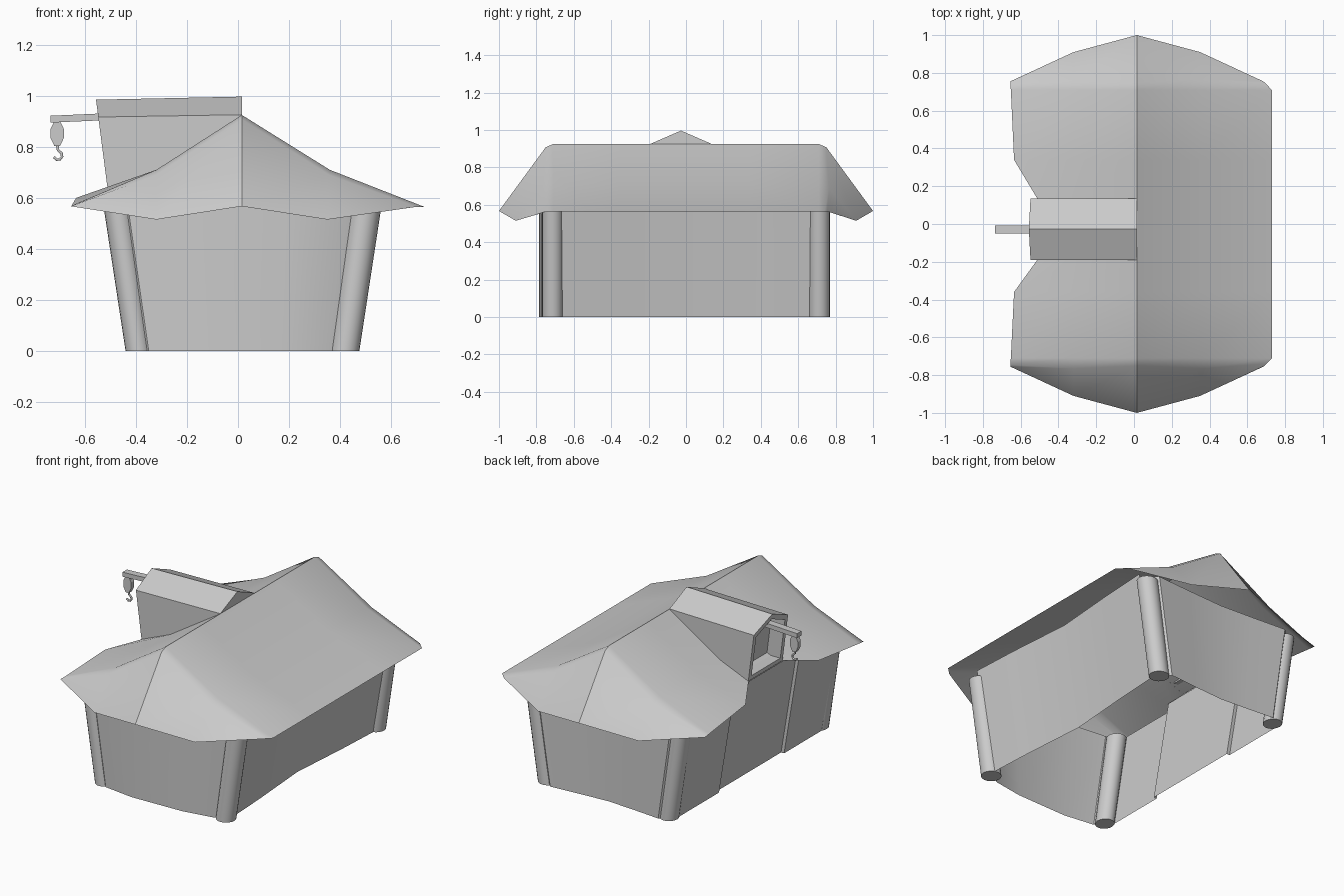
import bpy, math
from mathutils import Vector

if "Cube" in bpy.data.objects:
    bpy.data.objects.remove(bpy.data.objects["Cube"])


def add(name, verts, faces, smooth=None):
    me = bpy.data.meshes.new(name)
    me.from_pydata(verts, [], faces)
    me.update()
    ob = bpy.data.objects.new(name, me)
    bpy.context.collection.objects.link(ob)
    if smooth:
        bpy.ops.object.select_all(action='DESELECT')
        bpy.context.view_layer.objects.active = ob
        ob.select_set(True)
        bpy.ops.object.shade_smooth_by_angle(angle=math.radians(smooth))
    return ob


def grid(name, rows, smooth=None, skip=()):
    """Sheet of quads through equally long rows of points."""
    n = len(rows[0])
    faces = [(i*n+j, i*n+j+1, (i+1)*n+j+1, (i+1)*n+j)
             for i in range(len(rows)-1) for j in range(n-1) if (i, j) not in skip]
    return add(name, [p for r in rows for p in r], faces, smooth)


def wall(name, pts, top):
    """Open wall sheet; x leans outward in proportion to the base x."""
    def lean(x, z):
        return x + 0.165*z*max(-1, min(1, x/0.4))
    return grid(name, [[(x, y, 0) for x, y in pts],
                       [(lean(x, top), y, top) for x, y in pts]], 20)


def prism(name, a, b):
    """Solid between two matching outlines."""
    n = len(a)
    return add(name, a+b, [tuple(range(n))[::-1], tuple(range(n, 2*n))] +
               [(i, (i+1) % n, n+(i+1) % n, n+i) for i in range(n)])


# walls: the end walls bow gently, the left wall has a recessed middle bay
wall("front_wall", [(.42, -.71), (.35, -.745), (.17, -.775), (-.16, -.785),
                    (-.35, -.76), (-.39, -.72)], .59)
wall("back_wall", [(-.39, .72), (-.35, .765), (-.18, .75), (0, .738),
                   (.18, .75), (.37, .765), (.42, .72)], .59)
wall("right_wall", [(.44, -.69), (.425, -.4), (.395, 0), (.425, .4), (.44, .69)], .61)
wall("left_wall_back", [(-.43, .69), (-.43, .3), (-.41, .3)], .59)
wall("left_wall_front", [(-.41, -.32), (-.43, -.32), (-.43, -.69)], .59)
wall("left_wall_bay", [(-.41, .3), (-.41, -.32)], .63)

# leaning round corner posts
for sx, cx, r0, side in ((1, .42, .056, "right"), (-1, -.39, .051, "left")):
    for sy, end in ((-1, "front"), (1, "back")):
        ring = [(math.cos(2*math.pi*k/20), math.sin(2*math.pi*k/20)) for k in range(20)]
        lo = [(cx+r0*c, sy*.713+.056*s, 0) for c, s in ring]
        hi = [(cx+sx*.083+(r0+.004)*c, sy*.713+.056*s, .57) for c, s in ring]
        post = prism(f"{end}_{side}_post", lo, hi)
        bpy.ops.object.select_all(action='DESELECT')
        bpy.context.view_layer.objects.active = post
        post.select_set(True)
        bpy.ops.object.shade_smooth_by_angle(angle=math.radians(30))

# roof sheet: flared hips at both ends, left eave notched round the dormer
def hip(s):
    outer = [(-.655, s*.755, .567), (-.32, s*.91, .515), (.015, s*1.0, .567),
             (.35, s*.91, .515), (.685, s*.755, .565)]
    bevel = [(-.655, s*.745, .568), (-.322, s*.765, .69), (.015, s*.75, .908),
             (.357, s*.765, .69), (.70, s*.74, .565)]
    return [outer, bevel]


rows = hip(-1)
for y, ex, ez in ((-.71, -.652, .57), (-.36, -.635, .60), (-.19, -.512, .63),
                  (.135, -.512, .63), (.34, -.635, .60), (.71, -.652, .57)):
    rows.append([(ex, y, ez), (-.32, y, .71), (.015, y, .925), (.36, y, .71), (.73, y, .565)])
rows += hip(1)[::-1]
grid("roof", rows, 35)

# dormer: side walls, gabled top and a framed opening set back in the front
def section(x, lean, s=1.0, zb=.63, top0=.917, ridge=.985):
    m = -.027
    pts = [(-.19, zb), (-.19, top0), (m, ridge), (.136, top0), (.136, zb)]
    cz = .79
    out = []
    for y, z in pts:
        z = cz+(z-cz)*s
        out.append((x-lean*(z-.917), m+(y-m)*s, z))
    return out


front = section(-.548, .13)
back = section(.015, 0, 1, .85, .926, .997)
n = 5
grid("dormer_shell", [front, back])
inner = section(-.548, .13, .84)
deep = [(x+.09, y, z) for x, y, z in inner]
add("dormer_front", front+inner+deep,
    [(i+k*n, (i+1) % n+k*n, (i+1) % n+(k+1)*n, i+(k+1)*n) for k in (0, 1) for i in range(n)]
    + [tuple(range(2*n, 3*n))])
add("dormer_end", back, [tuple(range(n))])

# hoist beam
prism("hoist_beam",
      [(-.735, y, z) for y, z in ((-.05, .895), (-.008, .895), (-.008, .922), (-.05, .922))],
      [(-.47, y, z) for y, z in ((-.05, .907), (-.008, .907), (-.008, .934), (-.05, .934))])

# pulley block
block = [(-.722, .898), (-.735, .87), (-.735, .835), (-.72, .803),
         (-.698, .803), (-.683, .835), (-.683, .87), (-.696, .898)]
prism("pulley_block", [(x, -.043, z) for x, z in block], [(x, -.015, z) for x, z in block])

# hook
cu = bpy.data.curves.new("hook", 'CURVE')
cu.dimensions = '3D'
cu.bevel_depth = .006
cu.bevel_resolution = 1
path = [(-.708, .805), (-.706, .788), (-.692, .775), (-.69, .762),
        (-.698, .751), (-.711, .75), (-.722, .76)]
sp = cu.splines.new('POLY')
sp.points.add(len(path)-1)
for p, (x, z) in zip(sp.points, path):
    p.co = (x, -.029, z, 1)
cu.use_fill_caps = True
bpy.context.collection.objects.link(bpy.data.objects.new("hook", cu))
